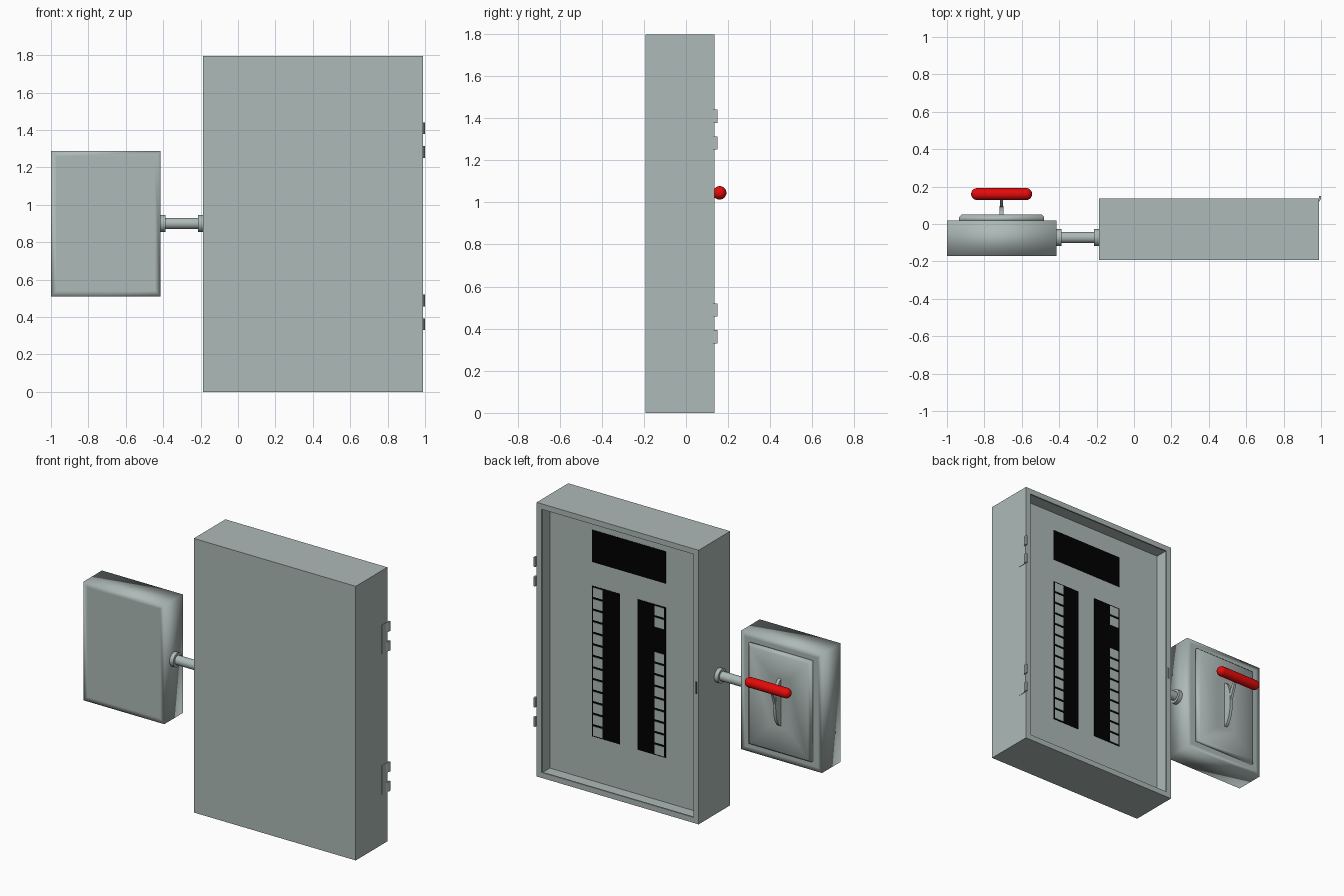
import bpy, bmesh, math
from mathutils import Vector, Matrix

if "Cube" in bpy.data.objects:
    bpy.data.objects.remove(bpy.data.objects["Cube"], do_unlink=True)


def material(name, rgb):
    m = bpy.data.materials.new(name)
    m.use_nodes = True
    m.diffuse_color = (*rgb, 1)
    m.node_tree.nodes["Principled BSDF"].inputs["Base Color"].default_value = (*rgb, 1)
    return m


GREY = material("grey painted steel", (0.42, 0.49, 0.475))
BLACK = material("black plastic", (0, 0, 0))
DARK = material("dark grey slot", (0.1, 0.115, 0.11))
RED = material("red grip", (0.78, 0.003, 0.003))


def finish(bm, name, mat, smooth=None):
    bmesh.ops.recalc_face_normals(bm, faces=bm.faces)
    mesh = bpy.data.meshes.new(name)
    bm.to_mesh(mesh)
    bm.free()
    mesh.materials.append(mat)
    ob = bpy.data.objects.new(name, mesh)
    bpy.context.collection.objects.link(ob)
    if smooth is not None:
        bpy.ops.object.select_all(action="DESELECT")
        ob.select_set(True)
        bpy.context.view_layer.objects.active = ob
        bpy.ops.object.shade_smooth_by_angle(angle=math.radians(smooth))
    return ob


def box_mesh(x, y, z):
    bm = bmesh.new()
    size = Vector((x[1] - x[0], y[1] - y[0], z[1] - z[0]))
    centre = Vector((x[0] + x[1], y[0] + y[1], z[0] + z[1])) / 2
    bmesh.ops.create_cube(bm, size=1, matrix=Matrix.Translation(centre) @ Matrix.Diagonal((*size, 1)))
    return bm


def box(name, x, y, z, mat):
    return finish(box_mesh(x, y, z), name, mat)


def face_towards(bm, direction):
    """Outermost face looking along a direction."""
    d = Vector(direction)
    bm.normal_update()
    return max((f for f in bm.faces if f.normal.dot(d) > 0.9),
               key=lambda f: f.calc_center_median().dot(d))


def inset(bm, face, width, depth=0):
    bmesh.ops.inset_region(bm, faces=[face], thickness=width, depth=depth, use_even_offset=True)


def extrude(bm, face, vec, grow=0):
    """Extrude one face along vec, widening it in x and z; returns the new face."""
    geom = bmesh.ops.extrude_face_region(bm, geom=[face])["geom"]
    if face.is_valid:
        bmesh.ops.delete(bm, geom=[face], context="FACES_ONLY")
    new = next(g for g in geom if isinstance(g, bmesh.types.BMFace))
    centre = new.calc_center_median()
    for v in new.verts:
        out = v.co - centre
        v.co += Vector(vec) + Vector((math.copysign(grow, out.x), 0, math.copysign(grow, out.z)))
    return new


def lathe_x(name, profile, centre, mat, segments=32):
    """Revolve (x, radius) points about an axis along x."""
    bm = bmesh.new()
    verts = [bm.verts.new((x, 0, r)) for x, r in profile]
    edges = [bm.edges.new(p) for p in zip(verts, verts[1:])]
    bmesh.ops.spin(bm, geom=verts + edges, axis=(1, 0, 0), cent=(0, 0, 0),
                   angle=math.tau, steps=segments)
    bmesh.ops.remove_doubles(bm, verts=bm.verts, dist=0.0001)
    bmesh.ops.translate(bm, verts=bm.verts, vec=centre)
    return finish(bm, name, mat, 40)


def prism(name, points, vec, mat):
    """Extrude a flat outline of 3D points along vec."""
    bm = bmesh.new()
    face = bm.faces.new([bm.verts.new(p) for p in points])
    new = bmesh.ops.extrude_face_region(bm, geom=[face])["geom"]
    bmesh.ops.translate(bm, verts=[g for g in new if isinstance(g, bmesh.types.BMVert)], vec=vec)
    return finish(bm, name, mat, 35)


# Open cabinet: thin walls, a return flange and a recessed panel
BACK, PANEL, FLANGE = 0.135, 0.018, 0.01
bm = box_mesh((-0.186, 0.988), (-0.192, BACK), (0, 1.796))
face = face_towards(bm, (0, 1, 0))
inset(bm, face, 0.036)
face = extrude(bm, face, (0, -FLANGE, 0))
face = extrude(bm, face, (0, 0, 0), grow=0.022)
extrude(bm, face, (0, PANEL - BACK + FLANGE, 0))
finish(bm, "cabinet", GREY)
box("latch_slot", (-0.173, -0.159), (BACK - 0.002, BACK + 0.001), (0.85, 0.93), DARK)

# Black label plate and two breaker columns with grey switches
MID = 0.401
box("label_plate", (MID - 0.267, MID + 0.267), (PANEL - 0.002, PANEL + 0.003), (1.448, 1.658), BLACK)
ROWS, LOW, HIGH = 13, 0.306, 1.291
step = (HIGH - LOW) / ROWS
for side, label, blanks in ((1, "left", ()), (-1, "right", (2, 3))):
    def span(a, b):
        return sorted((MID + side * a, MID + side * b))
    box(label + "_breaker_column", span(0.064, 0.267), (PANEL - 0.002, PANEL + 0.003), (LOW, HIGH), BLACK)
    for row in range(ROWS):
        if row not in blanks:
            top = HIGH - row * step
            box(f"{label}_breaker_switch_{row + 1}", span(0.188, 0.256),
                (PANEL, PANEL + 0.005), (top - step + 0.007, top - 0.007), GREY)

# Hinges: a thin leaf with two wedge-backed knuckles each
for label, z in (("lower", 0.33), ("upper", 1.25)):
    box(label + "_hinge_leaf", (0.986, 0.99), (0.075, BACK), (z, z + 0.19), GREY)
    for n, dz in enumerate((0, 0.127)):
        outline = [(0.988, 0.115), (1, 0.136), (1, 0.15), (0.988, 0.15)]
        prism(f"{label}_hinge_knuckle_{n + 1}", [(x, y, z + dz) for x, y in outline],
              (0, 0, 0.063), GREY)

# Conduit with a collar at each end
lathe_x("conduit", [(-0.42, 0), (-0.42, 0.046), (-0.387, 0.046), (-0.387, 0.03), (-0.213, 0.03),
                    (-0.213, 0.046), (-0.183, 0.046), (-0.183, 0)], (0, -0.072, 0.9), GREY)

# Switch box, softly shaded
bm = box_mesh((-1, -0.414), (-0.172, 0.02), (0.51, 1.287))
for d in (-1, 1):
    inset(bm, face_towards(bm, (0, d, 0)), 0.03)
finish(bm, "switch_box", GREY, 180)

# Raised pad with a shallow dish, softly shaded
bm = box_mesh((-0.935, -0.48), (0.015, 0.036), (0.57, 1.23))
face = face_towards(bm, (0, 1, 0))
inset(bm, face, 0.014, 0.016)
inset(bm, face, 0.15, -0.012)
finish(bm, "switch_pad", GREY, 180)

# Lever: a curved quadrant, an arm and a rounded grip
LEVER = -0.708
arc = [math.pi * i / 20 for i in range(21)]
prism("lever_quadrant",
      [(LEVER - 0.01, 0.035 + 0.062 * math.sin(a), 0.905 - 0.155 * math.cos(a)) for a in arc],
      (0.02, 0, 0), GREY)
arm = [(0.075, 0.90), (0.097, 0.91), (0.108, 0.95), (0.134, 1.018), (0.155, 1.035), (0.15, 1.055),
       (0.118, 1.03), (0.09, 0.98)]
prism("lever_arm", [(LEVER - 0.008, y, z) for y, z in arm], (0.016, 0, 0), GREY)
R, HALF = 0.032, 0.163
cap = [math.pi / 2 * i / 8 for i in range(9)]
end = [(-(HALF - R) - R * math.cos(a), R * math.sin(a)) for a in cap]
lathe_x("lever_grip", end + [(-x, r) for x, r in reversed(end)], (LEVER, 0.16, 1.045), RED)
